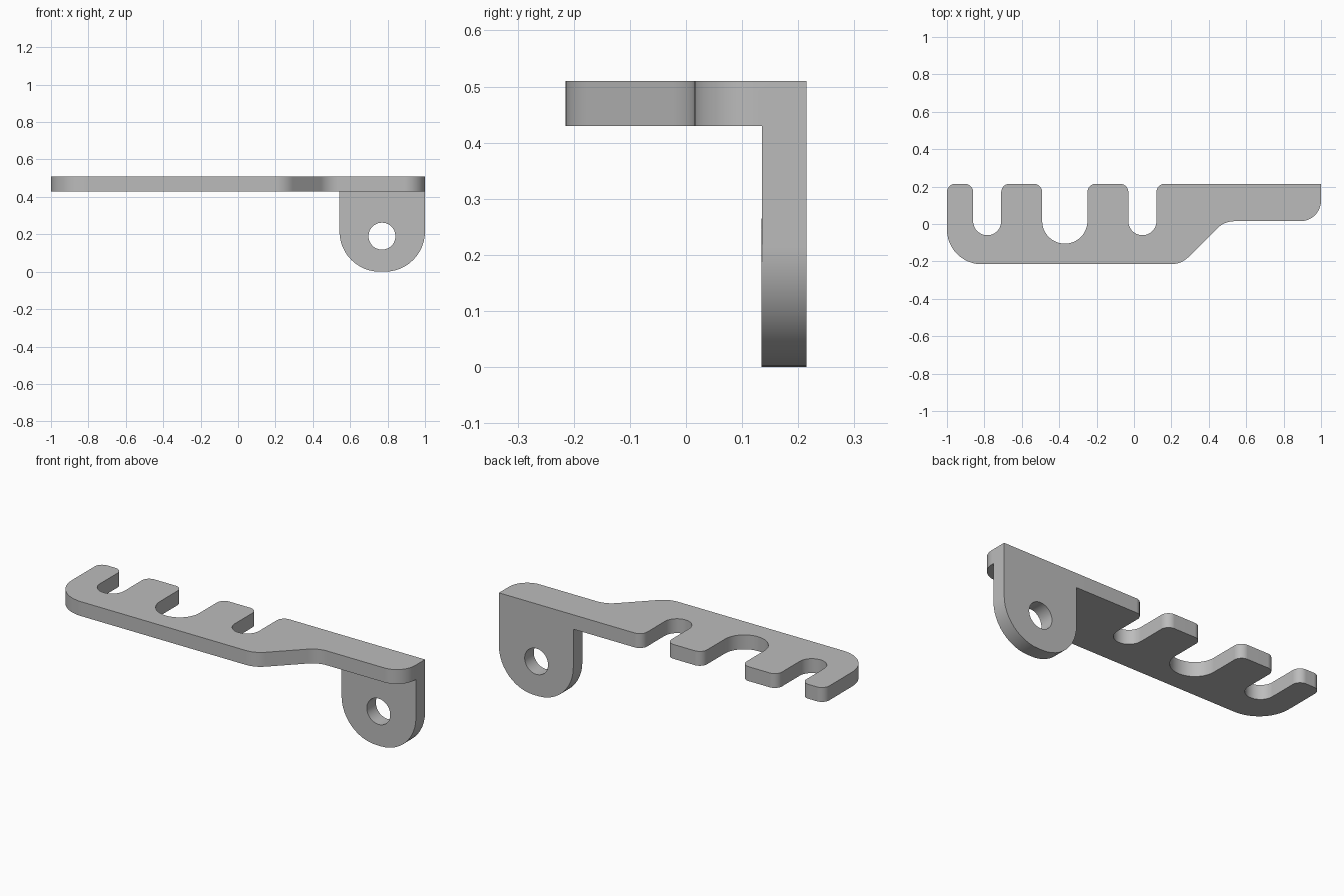
import bpy, bmesh, math
from mathutils import Vector, Matrix

cube = bpy.data.objects.get("Cube")
if cube:
    bpy.data.objects.remove(cube, do_unlink=True)

grey = bpy.data.materials.new("plain_grey")
grey.use_nodes = True
colour = (0.5, 0.5, 0.5, 1)
grey.diffuse_color = colour
grey.node_tree.nodes["Principled BSDF"].inputs["Base Color"].default_value = colour

HALF_DEPTH, TOP, THICK = 0.215, 0.51, 0.08


def rounded(corners):
    """Turn (x, y, radius) corners into an outline with round fillets."""
    points = []
    for i, (x, y, r) in enumerate(corners):
        p = Vector((x, y))
        if r == 0:
            points.append(p)
            continue
        a = (Vector(corners[i - 1][:2]) - p).normalized()
        b = (Vector(corners[(i + 1) % len(corners)][:2]) - p).normalized()
        half = a.angle(b) / 2
        centre = p + (a + b).normalized() * r / math.sin(half)
        start = p + a * r / math.tan(half) - centre
        sweep = start.angle_signed(p + b * r / math.tan(half) - centre)
        steps = max(4, round(abs(sweep) / math.radians(7.5)))
        for k in range(steps + 1):
            points.append(centre + Matrix.Rotation(-sweep * k / steps, 2) @ start)
    return points


def slab(name, outline, matrix):
    """Extrude an outline by the plate thickness and place it."""
    bm = bmesh.new()
    face = bm.faces.new([bm.verts.new((p.x, p.y, 0)) for p in outline])
    new = bmesh.ops.extrude_face_region(bm, geom=[face])["geom"]
    bmesh.ops.translate(bm, vec=(0, 0, THICK),
                        verts=[v for v in new if isinstance(v, bmesh.types.BMVert)])
    bmesh.ops.remove_doubles(bm, verts=bm.verts, dist=0.0005)
    bmesh.ops.recalc_face_normals(bm, faces=bm.faces)
    mesh = bpy.data.meshes.new(name)
    bm.to_mesh(mesh)
    bm.free()
    mesh.transform(matrix)
    mesh.materials.append(grey)
    obj = bpy.data.objects.new(name, mesh)
    bpy.context.collection.objects.link(obj)
    return obj


def combine(target, other, operation):
    mod = target.modifiers.new(operation.lower(), "BOOLEAN")
    mod.operation, mod.solver, mod.object = operation, "EXACT", other
    bpy.ops.object.select_all(action="DESELECT")
    bpy.context.view_layer.objects.active = target
    target.select_set(True)
    bpy.ops.object.modifier_apply(modifier=mod.name)
    bpy.data.objects.remove(other, do_unlink=True)


# Slotted top plate, front edge first, then the slots along the back
corners = [
    (-1, -HALF_DEPTH, 0.185), (0.253, -HALF_DEPTH, 0.13),
    (0.483, 0.015, 0.13), (1, 0.015, 0.11), (1, HALF_DEPTH, 0),
]
for x, half, bottom in [(0.045, 0.075, -0.06), (-0.37, 0.121, -0.105), (-0.785, 0.075, -0.06)]:
    corners += [(x + half, HALF_DEPTH, 0.045), (x + half, bottom, half * 0.999),
                (x - half, bottom, half * 0.999), (x - half, HALF_DEPTH, 0.045)]
corners.append((-1, HALF_DEPTH, 0.045))
bracket = slab("slotted_bracket", rounded(corners), Matrix.Translation((0, 0, TOP - THICK)))

# Mounting lug hanging from the back of the right-hand end
upright = Matrix.Translation((0, HALF_DEPTH, 0)) @ Matrix.Rotation(math.pi / 2, 4, "X")
lug = slab("mounting_lug",
           rounded([(0.543, 0, 0.215), (1, 0, 0.215), (1, TOP, 0), (0.543, TOP, 0)]), upright)
combine(bracket, lug, "UNION")

# Screw hole through the lug
bpy.ops.mesh.primitive_cylinder_add(vertices=48, radius=0.072, depth=0.4,
                                    location=(0.77, 0.175, 0.19),
                                    rotation=(math.pi / 2, 0, 0))
hole = bpy.context.object
hole.name = "hole_cutter"
hole.hide_render = True
hole.data.materials.append(grey)
combine(bracket, hole, "DIFFERENCE")

# Merge flush faces, then shade the fillets smooth
bm = bmesh.new()
bm.from_mesh(bracket.data)
bmesh.ops.remove_doubles(bm, verts=bm.verts, dist=0.0005)
bmesh.ops.dissolve_limit(bm, angle_limit=math.radians(0.5), verts=bm.verts, edges=bm.edges)
bm.to_mesh(bracket.data)
bm.free()
bpy.ops.object.select_all(action="DESELECT")
bpy.context.view_layer.objects.active = bracket
bracket.select_set(True)
bpy.ops.object.shade_smooth_by_angle(angle=math.radians(30))
weighted = bracket.modifiers.new("weighted_normals", "WEIGHTED_NORMAL")
weighted.keep_sharp = True
